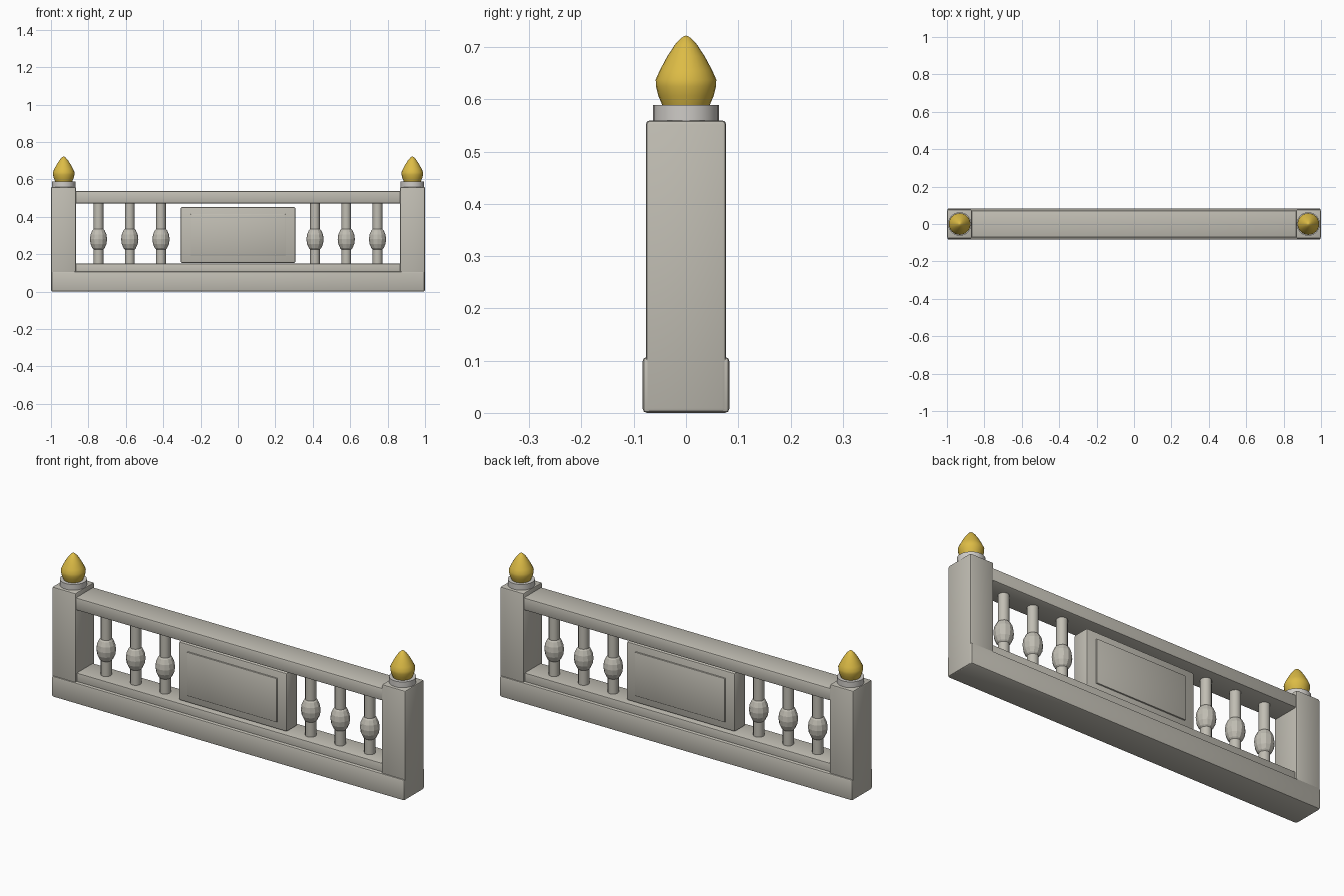
import bpy, bmesh, math

if "Cube" in bpy.data.objects:
    bpy.data.objects.remove(bpy.data.objects["Cube"])


def material(name, rgb):
    m = bpy.data.materials.new(name)
    m.diffuse_color = (*rgb, 1)
    m.use_nodes = True
    m.node_tree.nodes["Principled BSDF"].inputs["Base Color"].default_value = m.diffuse_color
    return m


STONE = material("stone", (0.53, 0.51, 0.45))
PALE = material("pale stone", (0.62, 0.60, 0.57))
GOLD = material("gold", (0.72, 0.50, 0.06))


def finish(name, bm, mat, smooth=None):
    bmesh.ops.recalc_face_normals(bm, faces=bm.faces)
    me = bpy.data.meshes.new(name)
    bm.to_mesh(me)
    bm.free()
    me.materials.append(mat)
    ob = bpy.data.objects.new(name, me)
    bpy.context.collection.objects.link(ob)
    if smooth:
        bpy.ops.object.select_all(action='DESELECT')
        ob.select_set(True)
        bpy.context.view_layer.objects.active = ob
        bpy.ops.object.shade_smooth_by_angle(angle=math.radians(smooth))
    return ob


def box(name, x0, x1, half_y, z0, z1, bevel=0.008):
    bm = bmesh.new()
    bmesh.ops.create_cube(bm, size=1)
    for v in bm.verts:
        v.co = ((x0 + x1) / 2 + v.co.x * (x1 - x0), v.co.y * 2 * half_y,
                (z0 + z1) / 2 + v.co.z * (z1 - z0))
    if bevel:
        bmesh.ops.bevel(bm, geom=bm.edges[:], offset=bevel, segments=2,
                        profile=0.5, affect='EDGES')
    return finish(name, bm, STONE, 30)


def lathe(name, x, profile, sides, mat, smooth=None):
    """Turn an (r, z) profile about a vertical axis at x."""
    bm = bmesh.new()
    vs = [bm.verts.new((x + r, 0, z)) for r, z in profile]
    es = [bm.edges.new(p) for p in zip(vs, vs[1:])]
    bmesh.ops.spin(bm, geom=vs + es, cent=(x, 0, 0), axis=(0, 0, 1),
                   angle=2 * math.pi, steps=sides, use_duplicate=False)
    bmesh.ops.remove_doubles(bm, verts=bm.verts, dist=0.0002)
    return finish(name, bm, mat, smooth)


# Plinth and rails
box("base", -0.998, 0.998, 0.083, 0, 0.107)
box("lower_rail", -0.88, 0.88, 0.066, 0.09, 0.15, 0.004)
box("top_rail", -0.88, 0.88, 0.072, 0.472, 0.537)

# Central panel with a thin raised plate on both faces
box("panel", -0.307, 0.307, 0.044, 0.153, 0.452)
box("panel_plates", -0.255, 0.255, 0.051, 0.19, 0.415, 0.004)

# Flame profile of the finial
flame = [(0, 0.588), (0.045, 0.588), (0.053, 0.607), (0.0575, 0.625),
         (0.058, 0.638), (0.050, 0.656), (0.036, 0.682), (0.021, 0.705),
         (0.010, 0.717), (0.004, 0.721), (0, 0.722)]

# Posts with collars and flame finials, balusters on each side
for side, s in (("left", -1), ("right", 1)):
    box("post_" + side, *sorted((s * 0.866, s * 1.0)), 0.077, 0.001, 0.56)
    lathe("collar_" + side, s * 0.932,
          [(0, 0.555), (0.063, 0.555), (0.063, 0.589), (0, 0.589)], 24, PALE, 35)
    lathe("finial_" + side, s * 0.932, flame, 24, GOLD, 60)
    for i, x in enumerate((0.412, 0.579, 0.746)):
        lathe(f"baluster_shaft_{side}_{i + 1}", s * x,
              [(0, 0.145), (0.026, 0.145), (0.026, 0.476), (0, 0.476)],
              12, STONE, 35)
        bulge = [(0.046 * math.sin(math.pi * k / 8),
                  0.28 - 0.068 * math.cos(math.pi * k / 8)) for k in range(9)]
        lathe(f"baluster_bulge_{side}_{i + 1}", s * x, bulge, 12, STONE)
